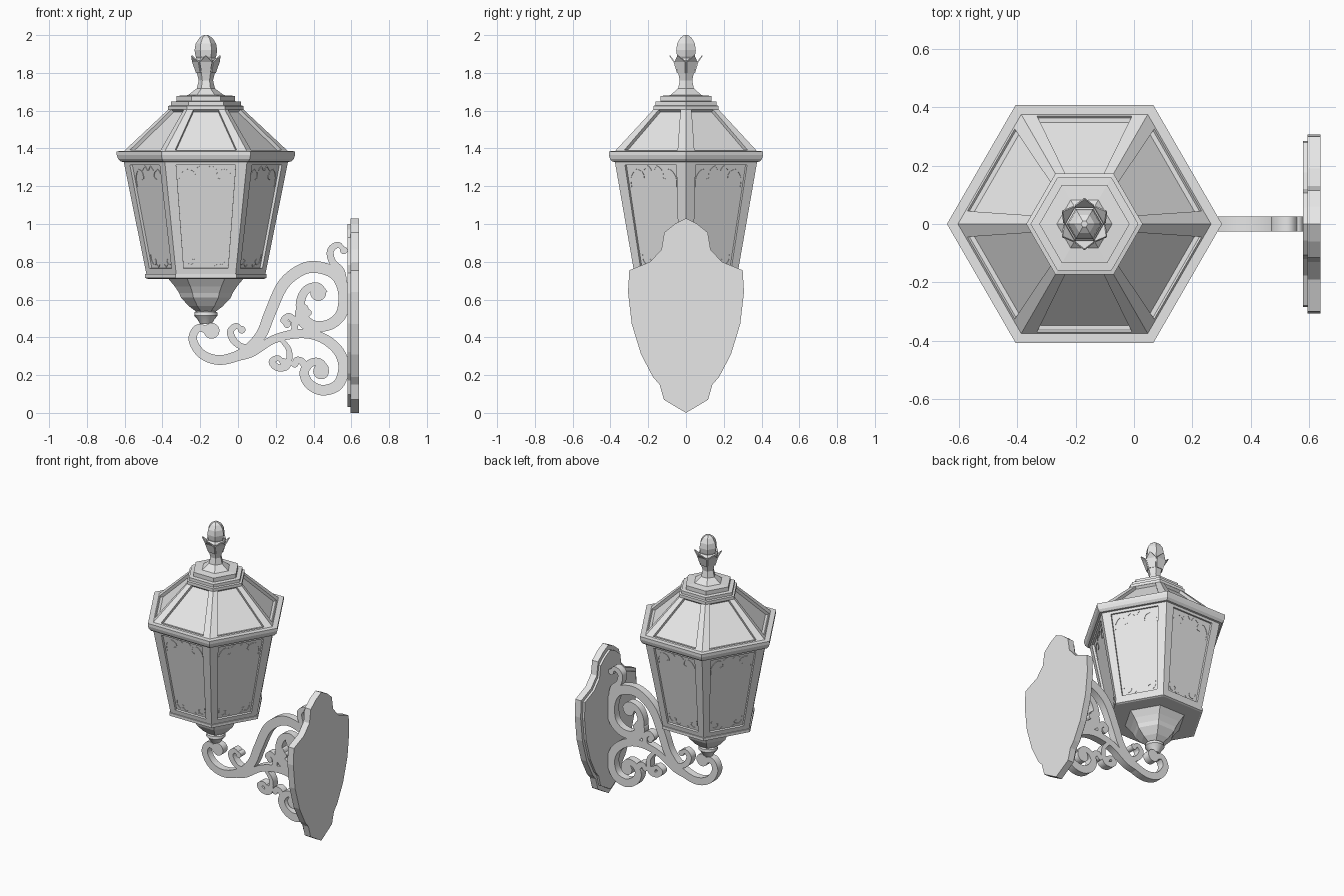
import bpy, bmesh
from math import sin, cos, pi, radians
from mathutils import Vector, Matrix

if "Cube" in bpy.data.objects:
    bpy.data.objects.remove(bpy.data.objects["Cube"], do_unlink=True)

metal = bpy.data.materials.new("light_grey_metal")
metal.use_nodes = True
GREY = (0.8, 0.8, 0.8, 1)
metal.diffuse_color = GREY
metal.node_tree.nodes["Principled BSDF"].inputs["Base Color"].default_value = GREY

AXIS = Vector((-0.17, 0, 0))  # vertical axis of the lantern


def make(name, verts, faces, smooth=False):
    """Mesh object with consistent normals."""
    mesh = bpy.data.meshes.new(name)
    mesh.from_pydata([tuple(v) for v in verts], [], faces)
    bm = bmesh.new()
    bm.from_mesh(mesh)
    bmesh.ops.remove_doubles(bm, verts=bm.verts, dist=1e-5)
    bmesh.ops.recalc_face_normals(bm, faces=bm.faces)
    bm.to_mesh(mesh)
    bm.free()
    mesh.materials.append(metal)
    ob = bpy.data.objects.new(name, mesh)
    bpy.context.collection.objects.link(ob)
    if smooth:
        bpy.ops.object.select_all(action='DESELECT')
        ob.select_set(True)
        bpy.context.view_layer.objects.active = ob
        bpy.ops.object.shade_smooth_by_angle(angle=radians(35))
    return ob


def polar(r, a, z):
    return AXIS + Vector((r * cos(a), r * sin(a), z))


def lathe(name, profile, n=6, smooth=False):
    """Closed turned shape with n sides from (radius, z) points."""
    verts = [polar(r, 2 * pi * k / n, z) for r, z in profile for k in range(n)]
    faces = [(i * n + k, i * n + (k + 1) % n, (i + 1) * n + (k + 1) % n, (i + 1) * n + k)
             for i in range(len(profile) - 1) for k in range(n)]
    faces += [tuple(range(n)), tuple(range(len(verts) - n, len(verts)))]
    return make(name, verts, faces, smooth)


def face_frame(k, low, high):
    """Corners, outward normal, tangent and slope of one hexagon side."""
    a, b = k * pi / 3, (k + 1) * pi / 3
    p = [polar(low[0], a, low[1]), polar(low[0], b, low[1]),
         polar(high[0], b, high[1]), polar(high[0], a, high[1])]
    tangent = (p[1] - p[0]).normalized()
    slope = ((p[3] + p[2]) - (p[0] + p[1])).normalized()
    return p, tangent.cross(slope), tangent, slope


def inner_corners(p, u_low, u_high, v_low, v_high):
    def at(u, v):
        return p[0].lerp(p[1], u).lerp(p[3].lerp(p[2], u), v)
    return [at(u_low, v_low), at(1 - u_low, v_low), at(1 - u_high, v_high), at(u_high, v_high)]


def panelled(name, low, high, margins, depth):
    """Six-sided frame with a sunken panel on every side."""
    verts, faces = [], []
    for k in range(6):
        p, normal, _, _ = face_frame(k, low, high)
        q = inner_corners(p, *margins)
        base = len(verts)
        verts += p + q + [c - normal * depth for c in q]
        for i in range(4):
            j = (i + 1) % 4
            for s in (0, 4):
                faces.append((base + s + i, base + s + j, base + s + 4 + j, base + s + 4 + i))
        faces.append(tuple(base + i for i in range(8, 12)))
    return make(name, verts, faces)


def spline(points, steps=8):
    """Smooth path through the points."""
    pts = [Vector(p) for p in points]
    pts = [2 * pts[0] - pts[1]] + pts + [2 * pts[-1] - pts[-2]]
    out = []
    for a, b, c, d in zip(pts, pts[1:], pts[2:], pts[3:]):
        for i in range(steps):
            t = i / steps
            out.append(0.5 * (2 * b + (c - a) * t + (2 * a - 5 * b + 4 * c - d) * t * t
                              + (3 * b - a - 3 * c + d) * t ** 3))
    return out + [pts[-2]]


def ribbon(name, points, width, half, place=Matrix.Identity(4), steps=8):
    """Flat scroll in the xz plane, points in hundredths, thinner at the ends."""
    path = [p * 0.01 for p in spline(points, steps)]
    verts, faces, last = [], [], len(path) - 1
    for i, p in enumerate(path):
        d = (path[min(i + 1, last)] - path[max(i - 1, 0)]).normalized()
        side = Vector((-d.y, d.x)) * width * (0.3 + 0.22 * sin(pi * i / last))
        for q, y in ((p + side, -half), (p - side, -half), (p - side, half), (p + side, half)):
            verts.append(place @ Vector((q.x, y, q.y)))
    for i in range(last):
        for k in range(4):
            m = (k + 1) % 4
            faces.append((4 * i + k, 4 * i + m, 4 * i + 4 + m, 4 * i + 4 + k))
    faces += [(0, 1, 2, 3), tuple(range(4 * last, 4 * last + 4))]
    return make(name, verts, faces, True)


def prism(name, outline, offset, smooth=False):
    n = len(outline)
    verts = outline + [v + offset for v in outline]
    faces = [(i, (i + 1) % n, n + (i + 1) % n, n + i) for i in range(n)]
    return make(name, verts, faces + [tuple(range(n)), tuple(range(n, 2 * n))], smooth)


def disc(name, x, z, r, half):
    ring = [Vector((x + r * cos(i * pi / 10), -half, z + r * sin(i * pi / 10))) for i in range(20)]
    prism(name, ring, Vector((0, 2 * half, 0)), True)


# Lantern body, sills and roof
WALL = ((0.315, 0.735), (0.435, 1.33))
MARGINS = (0.135, 0.135, 0.05, 0.97)
panelled("lantern_walls", *WALL, MARGINS, 0.015)
lathe("lantern_floor", [(0.31, 0.71), (0.322, 0.715), (0.322, 0.735), (0.3, 0.737)])
lathe("roof_rim", [(0.42, 1.328), (0.45, 1.33), (0.465, 1.345), (0.472, 1.365), (0.472, 1.385), (0.41, 1.386)])
panelled("roof", (0.435, 1.385), (0.195, 1.61), (0.12, 0.17, 0.03, 0.98), 0.02)
lathe("roof_crown", [(0.2, 1.605), (0.2, 1.625), (0.185, 1.628), (0.185, 1.648), (0.155, 1.65),
                     (0.155, 1.678), (0.095, 1.682), (0.048, 1.718), (0.04, 1.725)])

# Finial: stem, bud and a ring of leaves
lathe("finial_stem", [(0.05, 1.71), (0.038, 1.76), (0.048, 1.8), (0.066, 1.865), (0.05, 1.88)])
lathe("finial_bud", [(0.04, 1.85), (0.055, 1.89), (0.06, 1.92), (0.054, 1.955), (0.035, 1.985), (0.012, 2)])
for k in range(6):
    a = (k + 0.5) * pi / 3
    side = Vector((-sin(a), cos(a), 0))
    rows = [(0.042, 1.8, 0.022), (0.06, 1.86, 0.033), (0.084, 1.893, 0.002)]
    verts = [polar(r, a, z) + side * w * s for r, z, w in rows for s in (-1, 1)]
    leaf = make("finial_leaf", verts, [(0, 1, 3, 2), (2, 3, 5, 4)])
    leaf.modifiers.new("thickness", 'SOLIDIFY').thickness = 0.006

# Tapered bowl and collar under the lantern
lathe("bowl", [(0.2, 0.712), (0.19, 0.7), (0.165, 0.67), (0.142, 0.635), (0.132, 0.61),
               (0.09, 0.565), (0.05, 0.535), (0.045, 0.52)])
lathe("collar", [(0.045, 0.54), (0.06, 0.533), (0.062, 0.515), (0.045, 0.495), (0.03, 0.47)], 16, True)

# Fine scroll ornaments in the panel corners
CURL = [(2, -12), (2, -7), (5, -3), (9, -4), (10, -7), (8, -8)]
SPRIG = [(10, -3), (13, -1), (15, -3)]
for k in range(6):
    p, normal, tangent, slope = face_frame(k, *WALL)
    for i, c in enumerate(inner_corners(p, *MARGINS)):
        sx, sz = (1 if i in (0, 3) else -1), (1 if i > 1 else -1)
        size = 1 if i > 1 else 0.6
        place = Matrix.Translation(c - normal * 0.015) @ Matrix(
            (tangent * sx * size, normal, slope * sz * size)).transposed().to_4x4()
        for shape in (CURL, SPRIG):
            ribbon("panel_ornament", shape, 0.007, 0.003, place, 4)

# Wall bracket scrolls
HALF = 0.025
ribbon("upper_scroll", [(-15, 43), (-21, 45), (-24, 39), (-19, 31), (-9, 28), (3, 32), (12, 41), (17, 53),
                        (24, 68), (34, 76), (43, 77), (52, 73), (56, 64), (55, 53), (49, 47), (41, 46),
                        (35, 50), (33, 58), (36, 65), (42, 67), (46, 63)], 0.06, HALF)
ribbon("lower_scroll", [(-9, 28), (6, 31), (19, 39), (33, 42), (44, 40), (53, 33), (56, 24), (53, 15),
                        (45, 12), (38, 15), (35, 21), (38, 26), (43, 27), (47, 23)], 0.055, HALF)
small_scrolls = {
    "top_curl": [(56, 86), (53, 89), (49, 86), (50, 80), (55, 75), (57, 66)],
    "left_curl": [(2, 44), (-1, 46), (-4, 43), (-2, 38), (3, 35), (10, 37)],
    "inner_curl": [(26, 47), (24, 49), (27, 51), (30, 48), (29, 43), (23, 40)],
    "inner_leaf_curl": [(37, 53), (35, 56), (32, 53), (34, 47), (38, 44)],
    "under_curl": [(24, 27), (21, 29), (18, 27), (21, 24), (26, 25), (27, 33), (22, 40)],
    "under_leaf_curl": [(30, 26), (31, 28), (34, 27), (36, 23), (36, 19)],
}
for name, points in small_scrolls.items():
    ribbon(name, points, 0.036, HALF)
    disc(name + "_tip", points[0][0] * 0.01, points[0][1] * 0.01, 0.02, HALF)
disc("arm_scroll_tip", -0.14, 0.435, 0.042, HALF)
disc("upper_scroll_tip", 0.425, 0.635, 0.042, HALF)
disc("lower_scroll_tip", 0.44, 0.22, 0.042, HALF)

# Shield-shaped wall plate with a raised front layer
half_shield = [(0, 1.03), (0.06, 1), (0.115, 0.955), (0.13, 0.865), (0.19, 0.8), (0.3, 0.755), (0.307, 0.64),
               (0.287, 0.47), (0.238, 0.31), (0.175, 0.19), (0.14, 0.15), (0.117, 0.07), (0, 0)]
shield = half_shield + [(-y, z) for y, z in half_shield[-2:0:-1]]
prism("wall_plate", [Vector((0.595, y, z)) for y, z in shield], Vector((0.045, 0, 0)))
prism("wall_plate_front", [Vector((0.58, y * 0.93, 0.515 + (z - 0.515) * 0.94)) for y, z in shield],
      Vector((0.016, 0, 0)))
